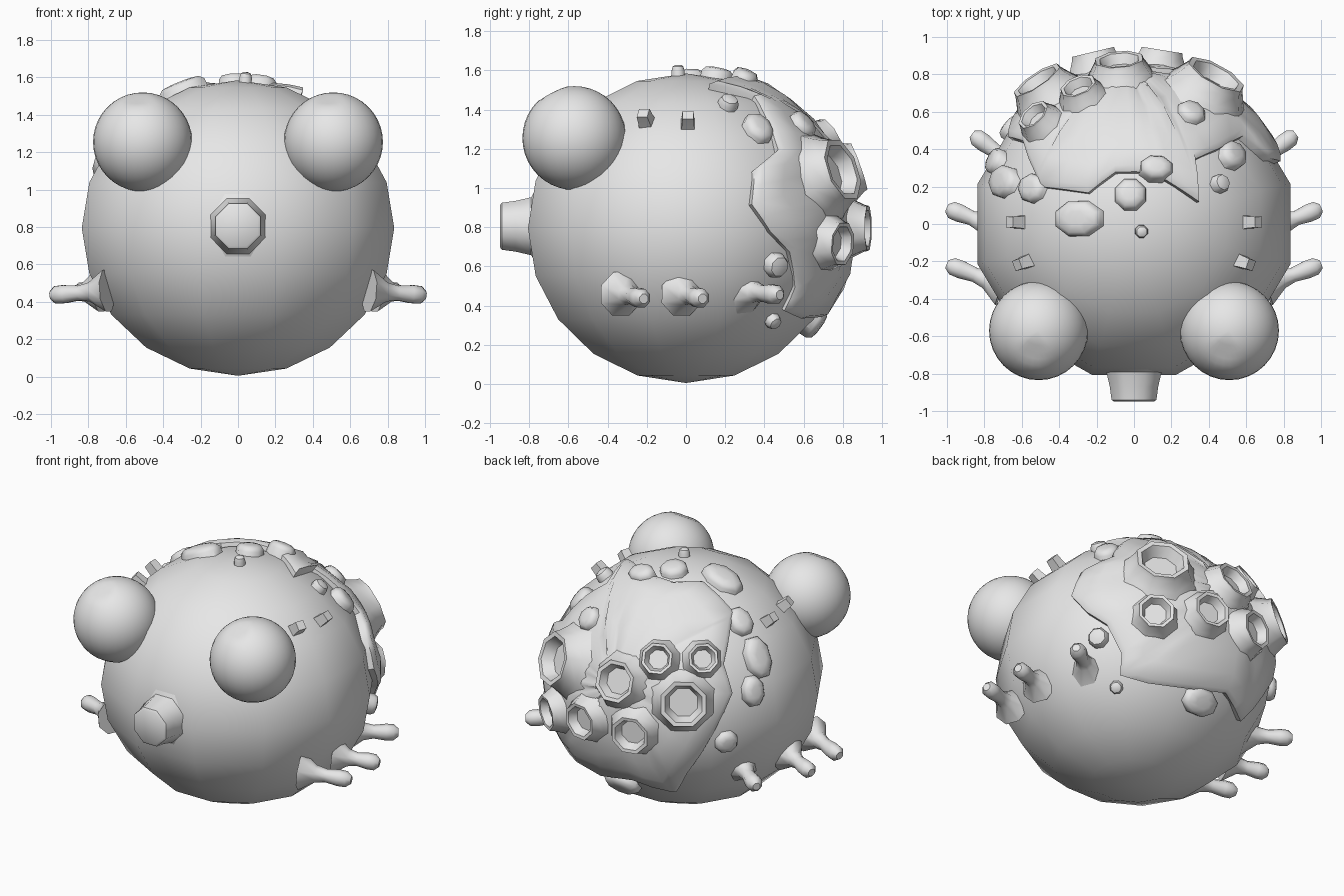
import bpy, bmesh, math, random
from mathutils import Vector, Matrix

if "Cube" in bpy.data.objects:
    bpy.data.objects.remove(bpy.data.objects["Cube"])

random.seed(4)
CENTRE = Vector((0, 0, 0.795))

grey = bpy.data.materials.new("plain grey")
grey.diffuse_color = (0.8, 0.8, 0.8, 1)
grey.use_nodes = True
grey.node_tree.nodes["Principled BSDF"].inputs["Base Color"].default_value = grey.diffuse_color


def finish(bm, name, angle=45):
    bmesh.ops.recalc_face_normals(bm, faces=bm.faces)
    me = bpy.data.meshes.new(name)
    bm.to_mesh(me)
    bm.free()
    me.materials.append(grey)
    ob = bpy.data.objects.new(name, me)
    bpy.context.collection.objects.link(ob)
    bpy.ops.object.select_all(action='DESELECT')
    ob.select_set(True)
    bpy.context.view_layer.objects.active = ob
    bpy.ops.object.shade_smooth_by_angle(angle=math.radians(angle))
    return ob


def lathe(name, origin, axis, rings, sides=8, stretch=1.0, along=(0, 0, 1), angle=45):
    """Closed turned shape: rings are (radius, distance along axis)."""
    axis = Vector(axis).normalized()
    u = Vector(along) - axis * axis.dot(Vector(along))
    u.normalize()
    v = axis.cross(u)
    bm = bmesh.new()
    loops = []
    for r, h in rings:
        loops.append([bm.verts.new(Vector(origin) + axis * h
                      + u * r * stretch * math.cos(math.tau * (i + .5) / sides)
                      + v * r * math.sin(math.tau * (i + .5) / sides)) for i in range(sides)])
    for a, b in zip(loops, loops[1:]):
        for i in range(sides):
            j = (i + 1) % sides
            bm.faces.new((a[i], a[j], b[j], b[i]))
    bm.faces.new(loops[0])
    bm.faces.new(loops[-1])
    return finish(bm, name, angle)


def surface(d):
    """Distance from the centre to the body skin along d."""
    return 1 / math.sqrt((d.x / .84) ** 2 + (d.y / .82) ** 2 + (d.z / .79) ** 2)


# round body
bm = bmesh.new()
bmesh.ops.create_uvsphere(bm, u_segments=12, v_segments=10, radius=1)
bmesh.ops.rotate(bm, verts=bm.verts, matrix=Matrix.Rotation(math.radians(15), 3, 'Z'))
bmesh.ops.scale(bm, verts=bm.verts, vec=(.865, .835, .79))
bmesh.ops.translate(bm, verts=bm.verts, vec=CENTRE)
finish(bm, "body", 60)

# bulging eyes, each with a small flat spot facing up and forward
flat = Vector((-.1, -.45, .88)).normalized()
for side, label in ((-1, "left"), (1, "right")):
    bm = bmesh.new()
    bmesh.ops.create_uvsphere(bm, u_segments=32, v_segments=20, radius=.265)
    for v in bm.verts:
        over = v.co.dot(flat) - .252
        if over > 0:
            v.co -= flat * over
    bmesh.ops.translate(bm, verts=bm.verts, vec=(side * .51, -.57, 1.255))
    finish(bm, label + "_eye", 60)

# snout
lathe("snout", (0, 0, .805), (0, -1, 0),
      [(.3, .72), (.16, .79), (.14, .87), (.13, .94), (.115, .95)])

# three stubby legs and two small side studs on each side
LEGS = [((.70, -.33, .46), (1.0, -.215, .435)),
        ((.74, -.02, .46), (1.0, .085, .435)),
        ((.62, .30, .47), (.865, .48, .455))]
STUDS = [(.64, .01, 1.35), (.60, -.21, 1.36)]
for side, label in ((-1, "left"), (1, "right")):
    for i, (a, b) in enumerate(LEGS):
        a = Vector((a[0] * side, a[1], a[2]))
        b = Vector((b[0] * side, b[1], b[2]))
        n = (b - a).length
        lathe(f"{label}_leg_{i + 1}", a, b - a,
              [(.12, 0), (.055, .3 * n), (.042, .5 * n), (.052, .75 * n),
               (.05, .9 * n), (.025, n)])
    for i, p in enumerate(STUDS):
        d = Vector((p[0] * side, p[1], p[2])) - CENTRE
        n = d.length
        lathe(f"{label}_stud_{i + 1}", CENTRE, d,
              [(.06, n - .1), (.045, n - .02), (.04, n + .035)], sides=4)

# crust over the back: ragged outline on the sphere, filled towards its middle
OUTLINE = [(-.5, .2, .64), (-.25, .17, .78), (-.1, .28, .77), (.1, .28, .77), (.2, .22, .77),
           (.35, .12, .74), (.33, .35, .68), (.45, .4, .57), (.58, .47, .4), (.72, .35, .3),
           (.77, .33, .12), (.72, .42, -.02), (.65, .52, -.12), (.56, .55, -.3),
           (.53, .5, -.42), (.39, .6, -.47), (-.13, .74, -.41), (-.36, .62, -.48),
           (-.47, .66, -.3), (-.63, .58, .03), (-.68, .47, .24), (-.6, .45, .41),
           (-.53, .25, .63)]
middle = Vector((-.05, .85, .25)).normalized()
edge = []
for i, p in enumerate(OUTLINE):
    a = Vector(p).normalized()
    b = Vector(OUTLINE[(i + 1) % len(OUTLINE)]).normalized()
    edge += [a, (a + b).normalized()]
bm = bmesh.new()
loops = []
for t, lift in ((1, -.06), (1, .025), (.96, .045), (.82, .045), (.65, .045),
                (.45, .045), (.25, .045), (.1, .045)):
    loop = []
    for e in edge:
        d = middle.slerp(e, t)
        bump = random.uniform(-.008, .012) if t < .95 else 0
        loop.append(bm.verts.new(CENTRE + d * (surface(d) + lift + bump)))
    loops.append(loop)
count = len(edge)
for a, b in zip(loops, loops[1:]):
    for i in range(count):
        j = (i + 1) % count
        bm.faces.new((a[i], a[j], b[j], b[i]))
bm.faces.new(loops[-1])
finish(bm, "back_crust")

# hollow craters on the crust: rim centre from the body centre, rim radius
CRATERS = [((.44, .80, .30), .17), ((.15, .93, 0), .12), ((.49, .80, -.08), .115),
           ((-.08, .88, .315), .135), ((-.30, .74, .475), .10), ((-.54, .585, .483), .095),
           ((-.52, .77, .235), .15), ((-.22, .92, 0), .125)]
for i, (p, r) in enumerate(CRATERS):
    p = Vector(p)
    n = p.length
    floor = min(n - .03, surface(p.normalized()) + .065)
    lathe(f"crater_{i + 1}", CENTRE, p,
          [(1.55 * r, .80), (1.25 * r, .87), (1.04 * r, .3 * .87 + .7 * n), (r, n),
           (.82 * r, n - .003), (.62 * r, floor)])

# loose raised patches around the crust: direction, radius, stretch, stretch direction
PATCHES = [((-.67, .52, -.08), .075, 1, (0, 0, 1)), ((-.57, .20, .61), .08, 1.2, (0, 0, 1)),
           ((-.71, .23, .40), .09, 1.5, (0, 0, 1)), ((-.75, .34, .22), .075, 1.3, (0, 0, 1)),
           ((-.31, .03, .776), .10, 1.4, (1, 0, 0)), ((-.02, .16, .79), .088, 1, (1, 0, 0)),
           ((.04, -.04, .79), .036, 1, (1, 0, 0)), ((.53, .37, .51), .08, 1.15, (0, 0, 1)),
           ((.47, .22, .65), .053, 1, (0, 0, 1)), ((.67, .46, -.19), .065, 1, (0, 0, 1)),
           ((.52, .45, -.48), .042, 1, (0, 0, 1)), ((.02, .70, -.52), .09, 1.4, (1, 0, 0)),
           ((.12, .30, .77), .07, 1.3, (1, 0, 0)), ((.32, .62, .55), .08, 1, (1, 0, 0))]
for i, (p, r, stretch, along) in enumerate(PATCHES):
    d = Vector(p).normalized()
    n = surface(d) + (.035 if i > 11 else 0)
    lathe(f"raised_patch_{i + 1}", CENTRE, d,
          [(1.05 * r, n - .08), (r, n + .015), (.8 * r, n + .038), (.4 * r, n + .045)],
          stretch=stretch, along=along)
